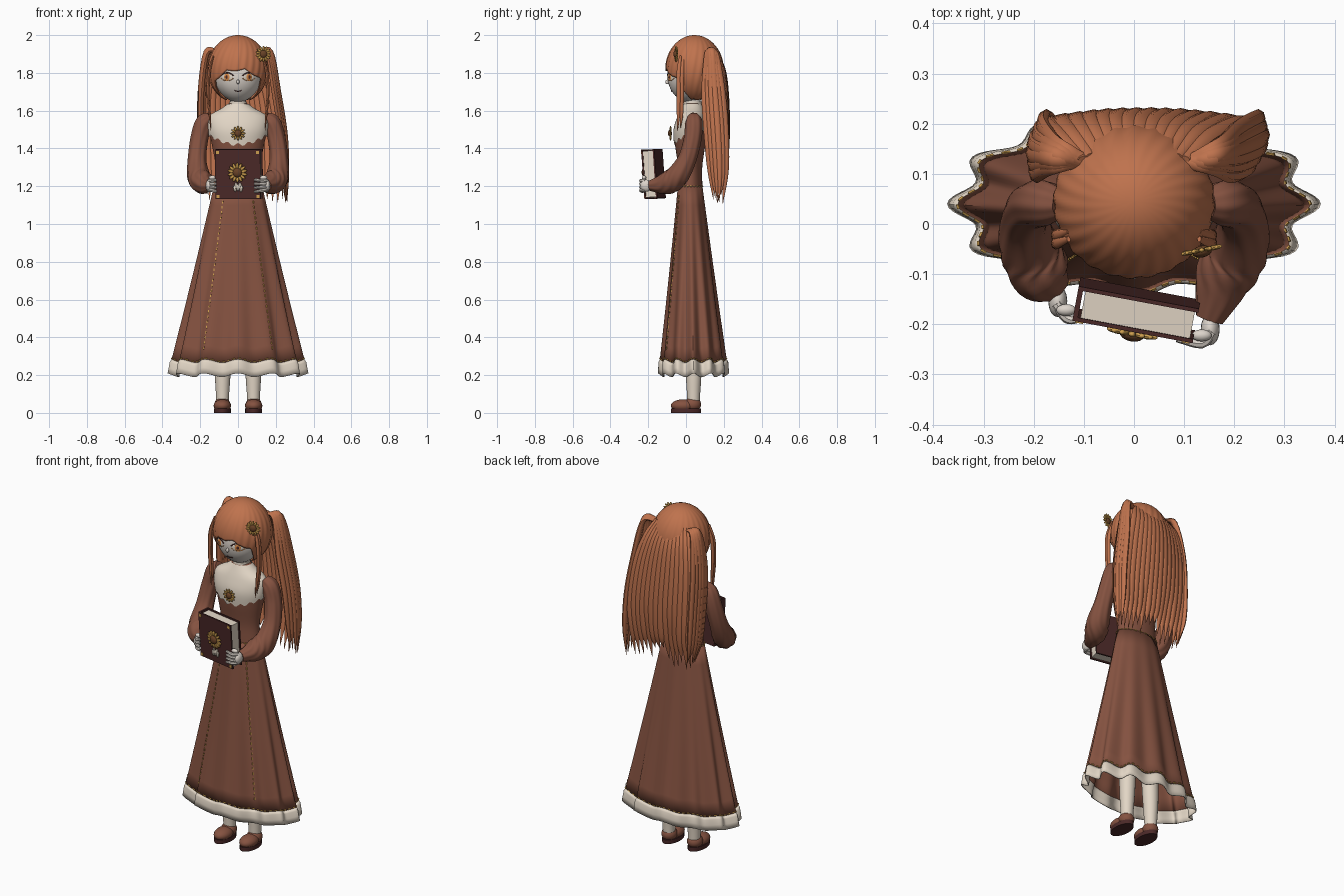
import bpy, bmesh, random
from math import sin, cos, pi, radians, tau
from mathutils import Matrix, Vector

random.seed(4)
if "Cube" in bpy.data.objects:
    bpy.data.objects.remove(bpy.data.objects["Cube"])


def material(name, r, g, b):
    m = bpy.data.materials.new(name)
    m.use_nodes = True
    m.diffuse_color = (r, g, b, 1)
    m.node_tree.nodes["Principled BSDF"].inputs["Base Color"].default_value = (r, g, b, 1)
    return m


DRESS = material("dress brown", .235, .085, .052)
HAIR = material("copper hair", .52, .17, .075)
CREAM = material("cream cloth", .76, .67, .56)
SKIN = material("pale skin", .72, .66, .6)
BOOK = material("dark maroon", .07, .022, .021)
GOLD = material("gold", .62, .35, .08)
SEED = material("seed brown", .14, .055, .02)
AMBER = material("amber", .66, .24, .06)


# ---- helpers ----
def finish(name, bm, mats, angle=40, thick=0):
    bmesh.ops.recalc_face_normals(bm, faces=bm.faces)
    mesh = bpy.data.meshes.new(name)
    bm.to_mesh(mesh)
    bm.free()
    for m in mats:
        mesh.materials.append(m)
    o = bpy.data.objects.new(name, mesh)
    bpy.context.collection.objects.link(o)
    bpy.ops.object.select_all(action='DESELECT')
    o.select_set(True)
    bpy.context.view_layer.objects.active = o
    bpy.ops.object.shade_smooth_by_angle(angle=radians(angle))
    if thick:
        mod = o.modifiers.new("thickness", 'SOLIDIFY')
        mod.thickness = thick
    return o


def loft(bm, rings, mat=0, start=True, end=True):
    rows = [[bm.verts.new(p) for p in ring] for ring in rings]
    n = len(rows[0])
    for a, b in zip(rows, rows[1:]):
        for i in range(n):
            bm.faces.new((a[i], a[(i + 1) % n], b[(i + 1) % n], b[i])).material_index = mat
    for row, on in ((rows[0], start), (rows[-1], end)):
        if on:
            bm.faces.new(row).material_index = mat


def spline(points, steps):
    p = [Vector(q) for q in points]
    p = [2 * p[0] - p[1]] + p + [2 * p[-1] - p[-2]]
    out = []
    for a, b, c, d in zip(p, p[1:], p[2:], p[3:]):
        for k in range(steps):
            t = k / steps
            out.append(.5 * (2 * b + (c - a) * t + (2 * a - 5 * b + 4 * c - d) * t * t
                             + (3 * b - a - 3 * c + d) * t ** 3))
    return out + [p[-2]]


def sweep(bm, points, wide=(1, 0, 0), flat=1, sides=8, steps=5, mat=0, pleat=0):
    """Tube along x, y, z, radius points; wide is the broad direction."""
    path = spline(points, steps)
    rings = []
    for i, q in enumerate(path):
        tan = (path[min(i + 1, len(path) - 1)] - path[max(i - 1, 0)]).to_3d().normalized()
        v = tan.cross(Vector(wide)).normalized()
        u = v.cross(tan)
        ring = []
        for k in range(sides):
            a = tau * k / sides
            r = max(q.w, .001) * (1 + pleat * cos(8 * a))
            ring.append(q.to_3d() + u * r * cos(a) + v * r * flat * sin(a))
        rings.append(ring)
    loft(bm, rings, mat)


def blob(bm, loc, size, mat=0, frame=Matrix(), seg=16):
    m = frame @ Matrix.Translation(loc) @ Matrix.Diagonal((*size, 1))
    for v in bmesh.ops.create_uvsphere(bm, u_segments=seg, v_segments=seg // 2 + 2, radius=1, matrix=m)["verts"]:
        for f in v.link_faces:
            f.material_index = mat


def box(bm, loc, size, mat=0, frame=Matrix()):
    m = frame @ Matrix.Translation(loc) @ Matrix.Diagonal((*size, 1))
    for v in bmesh.ops.create_cube(bm, size=1, matrix=m)["verts"]:
        for f in v.link_faces:
            f.material_index = mat


def sunflower(name, frame, r, petals=14):
    bm = bmesh.new()
    for k in range(petals):
        spin = frame @ Matrix.Rotation(tau * k / petals, 4, 'Y')
        blob(bm, (0, 0, r * .7), (r * .16, r * .12, r * .32), 0, spin, 8)
    blob(bm, (0, -.003, 0), (r * .48, r * .28, r * .48), 1, frame)
    finish(name, bm, [GOLD, SEED])


def stitches(bm, points):
    for a, b in zip(points[::2], points[1::2]):
        sweep(bm, [(*a, .0035), (*b, .0035)], (.3, .2, .9), sides=4, steps=1)


# ---- skirt with folds and a cream hem ----
def skirt_point(a, t, off=0):
    fold = 1 + .065 * t * cos(12 * a)
    return Vector((cos(a) * ((.128 + .22 * t) * fold + off),
                   .022 + .018 * t + sin(a) * ((.065 + .11 * t) * fold + off),
                   1.2 - t + .01 * t * cos(12 * a)))


angles = [tau * k / 144 for k in range(144)]
bm = bmesh.new()
levels = [0, .1, .25, .4, .55, .7, .85]
loft(bm, [[skirt_point(a, t) for a in angles] for t in levels + [.93]], 0, False, False)
loft(bm, [[skirt_point(a, t, o) for a in angles] for t, o in ((.925, 0), (.94, .006), (.97, .004), (1, .002))],
     1, False, False)
finish("skirt", bm, [DRESS, CREAM], thick=.005)

bm = bmesh.new()
stitches(bm, [skirt_point(a, .92, .002) for a in angles])
stitches(bm, [skirt_point(a, 0, .002) for a in angles[::3]])
for deg in (-57, -123):
    stitches(bm, [skirt_point(radians(deg), .05 + .82 * k / 59, .001) for k in range(60)])
finish("gold_stitching", bm, [GOLD])

# ---- bodice and cream yoke share one body section ----
BODY = spline([(.125, .065, .022, 1.19), (.118, .064, .022, 1.3), (.138, .08, .022, 1.42), (.155, .085, .024, 1.5),
               (.15, .07, .03, 1.57), (.085, .055, .033, 1.61), (.045, .042, .035, 1.64)], 6)


def body_point(a, z, off=0):
    for lo, hi in zip(BODY, BODY[1:]):
        if z <= hi.w:
            break
    q = lo.lerp(hi, min(1, (z - lo.w) / (hi.w - lo.w)))
    return (cos(a) * (q.x + off), q.z + sin(a) * (q.y + off), z)


bm = bmesh.new()
loft(bm, [[body_point(a, q.w) for a in angles[::3]] for q in BODY])
finish("bodice", bm, [DRESS])


def yoke_bottom(a):
    return 1.42 + .05 * cos(a) ** 2 + .06 * max(0, sin(a)) + .008 * cos(16 * a)


bm = bmesh.new()
loft(bm, [[body_point(a, 1.635 + (yoke_bottom(a) - 1.635) * k / 12, .005) for a in angles] for k in range(13)],
     0, False, False)
finish("yoke", bm, [CREAM])

bm = bmesh.new()
sweep(bm, [(0, .035, 1.58, .043), (0, .035, 1.72, .04)], sides=24)
for z, h in ((1.6, .03), (1.635, .014)):
    sweep(bm, [(0, .035, z, .047), (0, .035, z + h, .046)], sides=24, mat=1)
finish("neck", bm, [SKIN, CREAM])


# ---- book, turned and leaning slightly ----
def cover_y(x):
    return -.207 - .187 * x


place = Matrix.Translation((.005, -.172, 1.265)) @ Matrix.Rotation(radians(-10.6), 4, 'Z') \
    @ Matrix.Rotation(radians(4), 4, 'X')
bm = bmesh.new()
box(bm, (.004, 0, 0), (.222, .056, .246), 1, place)
box(bm, (-.117, 0, 0), (.01, .07, .262), 0, place)
for s in (-1, 1):
    box(bm, (0, s * .031, 0), (.244, .008, .262), 0, place)
    for z in (-1, 1):
        box(bm, (s * .108, -.036, z * .117), (.016, .004, .016), 2, place)
finish("book", bm, [BOOK, CREAM, GOLD], 30)
sunflower("book_flower", place @ Matrix.Translation((0, -.045, .01)), .052)
bm = bmesh.new()
for k in range(5):
    blob(bm, (-.03 + .016 * k, -.042, -.07 + .012 * (k % 2)), (.008, .006, .018), 0,
         place @ Matrix.Rotation(.1 * (k - 2), 4, 'Y'), 8)
finish("book_sprig", bm, [CREAM])

# ---- arms, hands, legs and shoes on both sides ----
for s, side in ((-1, "right"), (1, "left")):
    bm = bmesh.new()
    end = s * .15
    sweep(bm, [(s * .145, .04, 1.565, .03), (s * .18, .042, 1.535, .045), (s * .205, .035, 1.45, .046),
               (s * .217, .005, 1.34, .048), (s * .208, -.05, 1.25, .06), (s * .18, -.105, 1.215, .058),
               (end, cover_y(end) + .045, 1.203, .028)], (0, 1, .3), sides=48, pleat=.03)
    finish(side + "_sleeve", bm, [DRESS])

    bm = bmesh.new()
    blob(bm, (s * .152, cover_y(end) + .025, 1.203), (.019, .032, .032))
    tip = s * (.1 - s * .014)
    for f in range(4):
        z = 1.178 + .017 * f
        sweep(bm, [(s * .155, cover_y(end) + .02, z, .01), (s * .135, cover_y(s * .135) - .006, z, .01),
                   (tip, cover_y(tip) - .006, z - .008 + .004 * f, .007)], (0, 0, 1), steps=4)
    blob(bm, (s * .135, cover_y(s * .135) + .01, 1.245), (.02, .012, .012))
    finish(side + "_hand", bm, [SKIN])

    bm = bmesh.new()
    sweep(bm, [(s * .082, .04, .04, .032), (s * .082, .04, .1, .035), (s * .08, .04, .25, .043),
               (s * .07, .035, .6, .05)], sides=20)
    finish(side + "_leg", bm, [CREAM])

    bm = bmesh.new()
    blob(bm, (s * .083, -.015, .038), (.046, .065, .034), 0, seg=24)
    blob(bm, (s * .083, .035, .045), (.042, .045, .038), 0, seg=24)
    for z in (0, .012):
        sweep(bm, [(s * .083, 0, z, .08), (s * .083, 0, z + .012, .08)], (0, 1, 0), .56, 28, 1, 1)
    finish(side + "_shoe", bm, [DRESS, BOOK])


# ---- head and face ----
def face_point(x, z, off=0):
    k = 1 - (x / .125) ** 2 - ((z - 1.785) / .14) ** 2
    return Vector((x, .02 - .118 * max(k, 0) ** .5 - off, z))


bm = bmesh.new()
blob(bm, (0, .02, 1.785), (.125, .118, .14), seg=40)
for v in bm.verts:
    v.co.x *= 1 - .9 * max(0, 1.73 - v.co.z)
blob(bm, (0, -.098, 1.752), (.008, .012, .012))
finish("head", bm, [SKIN])

bm = bmesh.new()
for s in (-1, 1):
    x = s * .058
    eye = Matrix.Translation(face_point(x, 1.778)) @ Matrix.Rotation(s * .5, 4, 'Z')
    for loc, size, m in (((0, 0, 0), (.032, .003, .02), 0), ((0, -.002, 0), (.017, .003, .019), 1),
                         ((0, -.004, 0), (.007, .002, .01), 2)):
        blob(bm, loc, size, m, eye)
    for z, h, m, r in ((1.785, .016, 2, .003), (1.772, -.014, 1, .002), (1.822, .008, 3, .003)):
        sweep(bm, [(*face_point(x + d * .034, z + h * (1 - d * d), .003), r) for d in (-1, -.5, 0, .5, 1)],
              (0, 0, 1), sides=6, mat=m)
sweep(bm, [(*face_point(d * .018, 1.702 + .004 * d * d, .001), .0025) for d in (-1, 0, 1)], (0, 0, 1), mat=2)
finish("face_details", bm, [CREAM, AMBER, BOOK, HAIR])


# ---- hair cap with a jagged fringe ----
def cap_limit(a):
    d = abs((a + pi / 2 + pi) % tau - pi) * 180 / pi
    side = min(1, max(0, (d - 52) / 24))
    return radians(87 + 17 * min(d / 50, 1.1) ** 2 + 5 * abs(sin(a * 5 + .4)) + 42 * side)


def cap_point(a, t):
    p = .02 + cap_limit(a) * t
    r = sin(p) * (1 + .012 * sin(p) * cos(24 * a + 5 * p))
    return (.16 * r * cos(a), .045 + .153 * r * sin(a), 1.82 + .18 * cos(p))


bm = bmesh.new()
loft(bm, [[cap_point(a, k / 28) for a in angles] for k in range(29)], 0, True, False)
finish("hair_cap", bm, [HAIR], 60, .006)

# ---- long back hair: overlapping pointed strands ----
bm = bmesh.new()
for k in range(14):
    u = k / 6.5 - 1
    j = random.uniform(-1, 1)
    sweep(bm, [(.1 * u, .15 - .02 * u * u, 1.92, .012), (.14 * u, .197 - .025 * u * u, 1.82, .022),
               (.175 * u + .01, .215 - .02 * u * u, 1.66, .026), (.19 * u + .025, .218 - .015 * u * u, 1.45, .025),
               (.185 * u + .03, .2 + .006 * j, 1.28, .019), (.18 * u + .03, .175 + .01 * j, 1.16 + .06 * j, .001)],
          flat=.55)
finish("back_hair", bm, [HAIR], 60)

# ---- gathered side tails, fuller on the left ----
for side, xs, tip in (("right", (-.11, -.17, -.2, -.2, -.19, -.165), 1.14),
                      ("left", (.11, .175, .215, .25, .262, .262), 1.1)):
    bm = bmesh.new()
    for k in range(6):
        d = k / 5 - .5
        zs = (1.91, 1.915 - .03 * abs(d), 1.7, 1.48, 1.28, tip + .2 * random.random() * abs(d))
        ys = (.125, .135 + .04 * d, .145 + .085 * d, .16 + .09 * d, .17 + .08 * d, .17 + .05 * d)
        rs = (.012, .018, .021, .021, .016, .001)
        sweep(bm, [(x - x * .14 * abs(d) + .015 * d, y, z, r) for x, y, z, r in zip(xs, ys, zs, rs)], (0, 1, 0), .7)
    finish(side + "_side_tail", bm, [HAIR], 60)

# ---- thin locks framing the face ----
for s, side in ((-1, "right"), (1, "left")):
    bm = bmesh.new()
    for d in (0, .016):
        sweep(bm, [(s * .13, -.03 + d, 1.89, .006), (s * .153, -.038 + d, 1.8, .012), (s * .158, -.038 + d, 1.68, .011),
                   (s * .15, -.04 + d, 1.58, .009), (s * .143, -.045 + d, 1.49 + d, .001)], (0, 1, 0), .7)
    finish(side + "_front_lock", bm, [HAIR], 60)

# ---- flower ornaments ----
sunflower("brooch", Matrix.Translation((0, -.082, 1.48)), .038, 12)
sunflower("hair_flower", Matrix.Translation((.135, -.052, 1.9)) @ Matrix.Rotation(.2, 4, 'Z'), .042)
